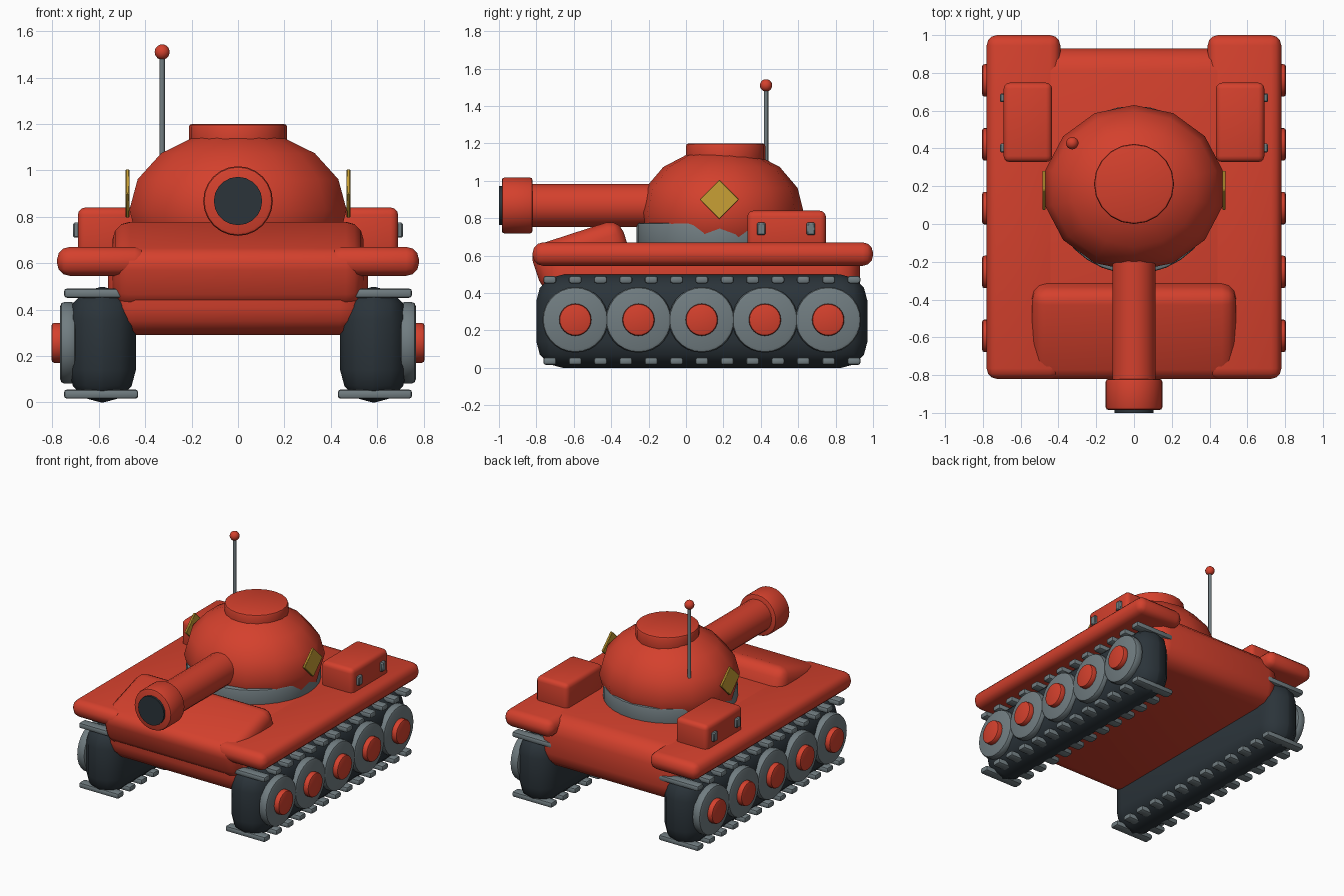
import bpy, bmesh, math
from mathutils import Matrix, Vector

if "Cube" in bpy.data.objects:
    bpy.data.objects.remove(bpy.data.objects["Cube"])


def material(name, rgb):
    m = bpy.data.materials.new(name)
    m.diffuse_color = (*rgb, 1)
    m.use_nodes = True
    m.node_tree.nodes["Principled BSDF"].inputs["Base Color"].default_value = m.diffuse_color
    return m


RED = material("red paint", (0.66, 0.052, 0.026))
GRAY = material("steel gray", (0.165, 0.205, 0.22))
DARK = material("dark rubber", (0.024, 0.034, 0.042))
GOLD = material("gold", (0.58, 0.35, 0.035))


def finish(bm, name, mat, matrix, angle=40):
    bmesh.ops.transform(bm, matrix=matrix, verts=bm.verts)
    bmesh.ops.recalc_face_normals(bm, faces=bm.faces)
    me = bpy.data.meshes.new(name)
    bm.to_mesh(me)
    bm.free()
    me.materials.append(mat)
    me.shade_smooth()
    me.set_sharp_from_angle(angle=math.radians(angle))
    ob = bpy.data.objects.new(name, me)
    bpy.context.collection.objects.link(ob)
    return ob


def box(name, mat, center, size, bevel=0.0, segments=3, tilt=0.0):
    """Rounded box, tilted about x by `tilt` degrees."""
    bm = bmesh.new()
    bmesh.ops.create_cube(bm, size=1)
    bmesh.ops.scale(bm, vec=size, verts=bm.verts)
    if bevel:
        bmesh.ops.bevel(bm, geom=bm.edges[:], offset=bevel, segments=segments,
                        profile=0.5, affect='EDGES', clamp_overlap=True)
    mtx = Matrix.Translation(center) @ Matrix.Rotation(math.radians(tilt), 4, 'X')
    return finish(bm, name, mat, mtx)


def cylinder(name, mat, start, end, radius, sides=24, bevel=0.0, segments=2):
    """Cylinder between two points with rounded rims."""
    a, b = Vector(start), Vector(end)
    bm = bmesh.new()
    bmesh.ops.create_cone(bm, cap_ends=True, segments=sides, radius1=radius,
                          radius2=radius, depth=(b - a).length)
    if bevel:
        rims = [e for e in bm.edges if any(len(f.verts) > 4 for f in e.link_faces)]
        bmesh.ops.bevel(bm, geom=rims, offset=bevel, segments=segments,
                        profile=0.5, affect='EDGES', clamp_overlap=True)
    rot = (b - a).to_track_quat('Z', 'Y').to_matrix().to_4x4()
    return finish(bm, name, mat, Matrix.Translation((a + b) / 2) @ rot)


def ellipsoid(name, mat, center, radii, sides, rings):
    bm = bmesh.new()
    bmesh.ops.create_uvsphere(bm, u_segments=sides, v_segments=rings, radius=1)
    return finish(bm, name, mat,
                  Matrix.Translation(center) @ Matrix.Diagonal((*radii, 1)), 50)


# Hull and sloped front plate
box("hull", RED, (0, 0.08, 0.48), (1.12, 1.70, 0.38), 0.12)
box("front_plate", RED, (0, -0.56, 0.597), (1.08, 0.51, 0.26), 0.075, 3, 18)

# Running gear and fenders, both sides
for side, s in (("left", -1), ("right", 1)):
    box(side + "_fender", RED, (s * 0.585, 0.09, 0.608), (0.39, 1.82, 0.125), 0.055)
    box(side + "_track", DARK, (s * 0.585, 0.085, 0.249), (0.29, 1.77, 0.498), 0.14)
    for i in range(13):
        y = -0.728 + i * 0.1355
        for level, z in (("lower", 0.036), ("upper", 0.471)):
            box(f"{side}_{level}_track_pad_{i + 1}", GRAY, (s * 0.59, y, z),
                (0.32, 0.07, 0.04), 0.013, 2)
    for i in range(5):
        y = -0.592 + i * 0.338
        cylinder(f"{side}_wheel_{i + 1}", GRAY, (s * 0.70, y, 0.257),
                 (s * 0.766, y, 0.257), 0.176, 28, 0.018)
        cylinder(f"{side}_hub_{i + 1}", RED, (s * 0.74, y, 0.257),
                 (s * 0.804, y, 0.257), 0.086, 24, 0.012)

    # Stowage box with two latches
    box(side + "_stowage_box", RED, (s * 0.562, 0.538, 0.735),
        (0.256, 0.42, 0.21), 0.032)
    for i, y in enumerate((0.402, 0.668)):
        box(f"{side}_latch_{i + 1}", GRAY, (s * 0.695, y, 0.743),
            (0.03, 0.046, 0.066), 0.006, 1)

    # Diamond badge on the turret side
    box(side + "_diamond", GOLD, (s * 0.476, 0.178, 0.90),
        (0.016, 0.149, 0.149), 0.003, 1, 45)

# Turret
cylinder("turret_ring", GRAY, (0, 0.18, 0.62), (0, 0.18, 0.775), 0.445, 32, 0.012)
ellipsoid("turret_dome", RED, (0, 0.19, 0.83), (0.48, 0.44, 0.345), 14, 8)
cylinder("hatch", RED, (0, 0.212, 1.08), (0, 0.212, 1.20), 0.212, 20, 0.014)

# Gun
cylinder("gun_barrel", RED, (0, 0.0, 0.868), (0, -0.86, 0.868), 0.115, 20)
cylinder("muzzle", RED, (0, -0.82, 0.868), (0, -0.985, 0.868), 0.15, 24, 0.015)
cylinder("gun_bore", DARK, (0, -0.95, 0.868), (0, -1.0, 0.868), 0.104, 20)

# Antenna
cylinder("antenna_rod", GRAY, (-0.327, 0.428, 0.95), (-0.327, 0.428, 1.51), 0.012, 10)
ellipsoid("antenna_tip", RED, (-0.327, 0.428, 1.51), (0.033, 0.033, 0.033), 14, 10)
